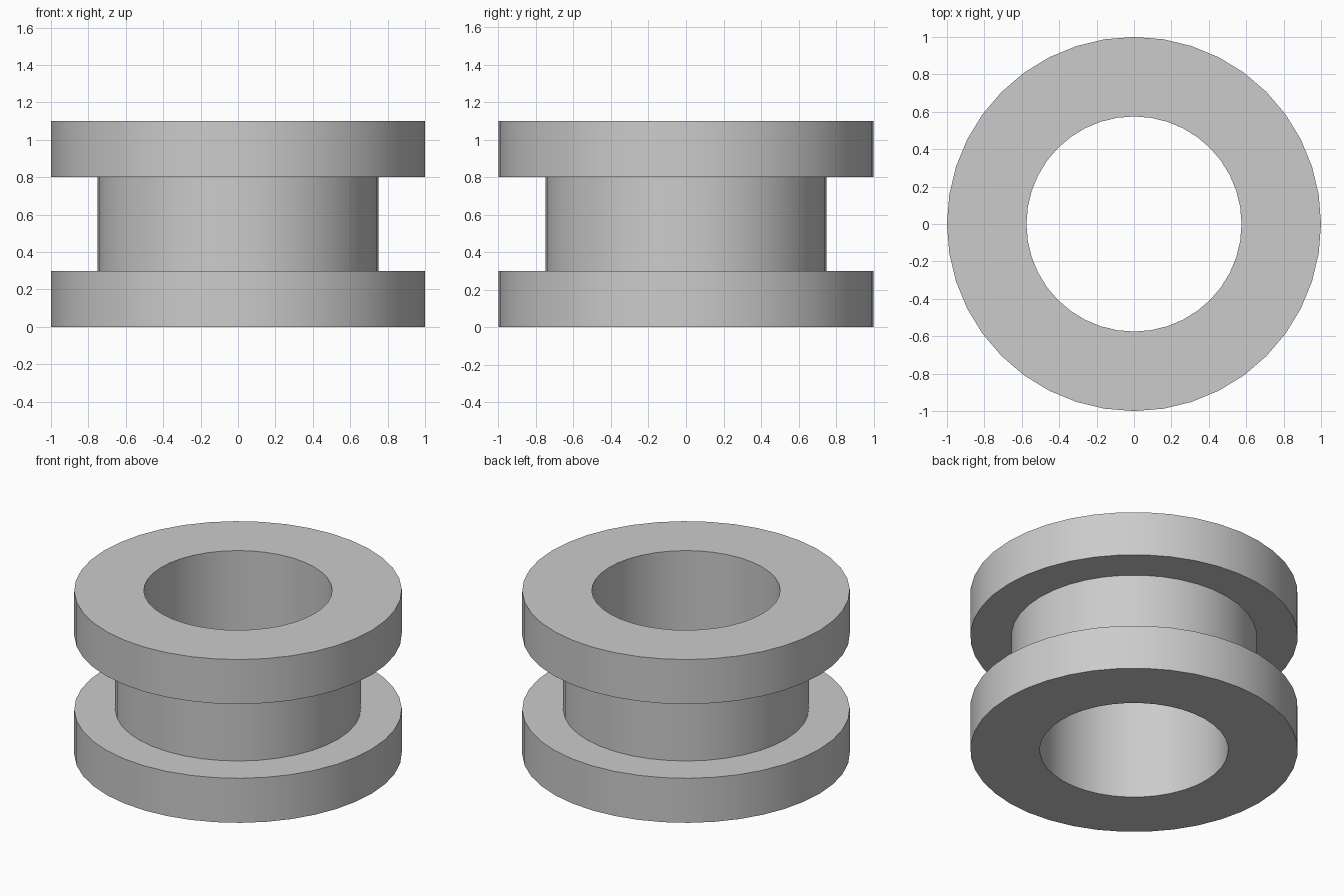
import bpy
import bmesh
from math import cos, sin, tau, radians

SIDES = 40

cube = bpy.data.objects.get("Cube")
if cube:
    bpy.data.objects.remove(cube, do_unlink=True)

# Plain grey material
grey = bpy.data.materials.new("plain_grey")
grey.use_nodes = True
colour = (0.6, 0.6, 0.6, 1)
grey.diffuse_color = colour
grey.node_tree.nodes["Principled BSDF"].inputs["Base Color"].default_value = colour


def lathe(name, profile):
    """Spin a closed (radius, height) profile around the z axis."""
    bm = bmesh.new()
    rings = [[bm.verts.new((r * cos(tau * i / SIDES), r * sin(tau * i / SIDES), z))
              for r, z in profile] for i in range(SIDES)]
    n = len(profile)
    for i in range(SIDES):
        a, b = rings[i], rings[(i + 1) % SIDES]
        for j in range(n):
            k = (j + 1) % n
            bm.faces.new((a[j], b[j], b[k], a[k]))
    bmesh.ops.recalc_face_normals(bm, faces=bm.faces)
    mesh = bpy.data.meshes.new(name)
    bm.to_mesh(mesh)
    bm.free()
    mesh.materials.append(grey)
    obj = bpy.data.objects.new(name, mesh)
    bpy.context.collection.objects.link(obj)
    bpy.ops.object.select_all(action="DESELECT")
    obj.select_set(True)
    bpy.context.view_layer.objects.active = obj
    bpy.ops.object.shade_smooth_by_angle(angle=radians(30))
    return obj


# Flanged ring: two wide rims, a narrower neck and a straight bore
BORE, NECK, RIM = 0.575, 0.75, 1.0
LOW, HIGH, TOP = 0.3, 0.8, 1.1
lathe("flanged_ring", [
    (BORE, 0), (RIM, 0), (RIM, LOW), (NECK, LOW),
    (NECK, HIGH), (RIM, HIGH), (RIM, TOP), (BORE, TOP),
])
